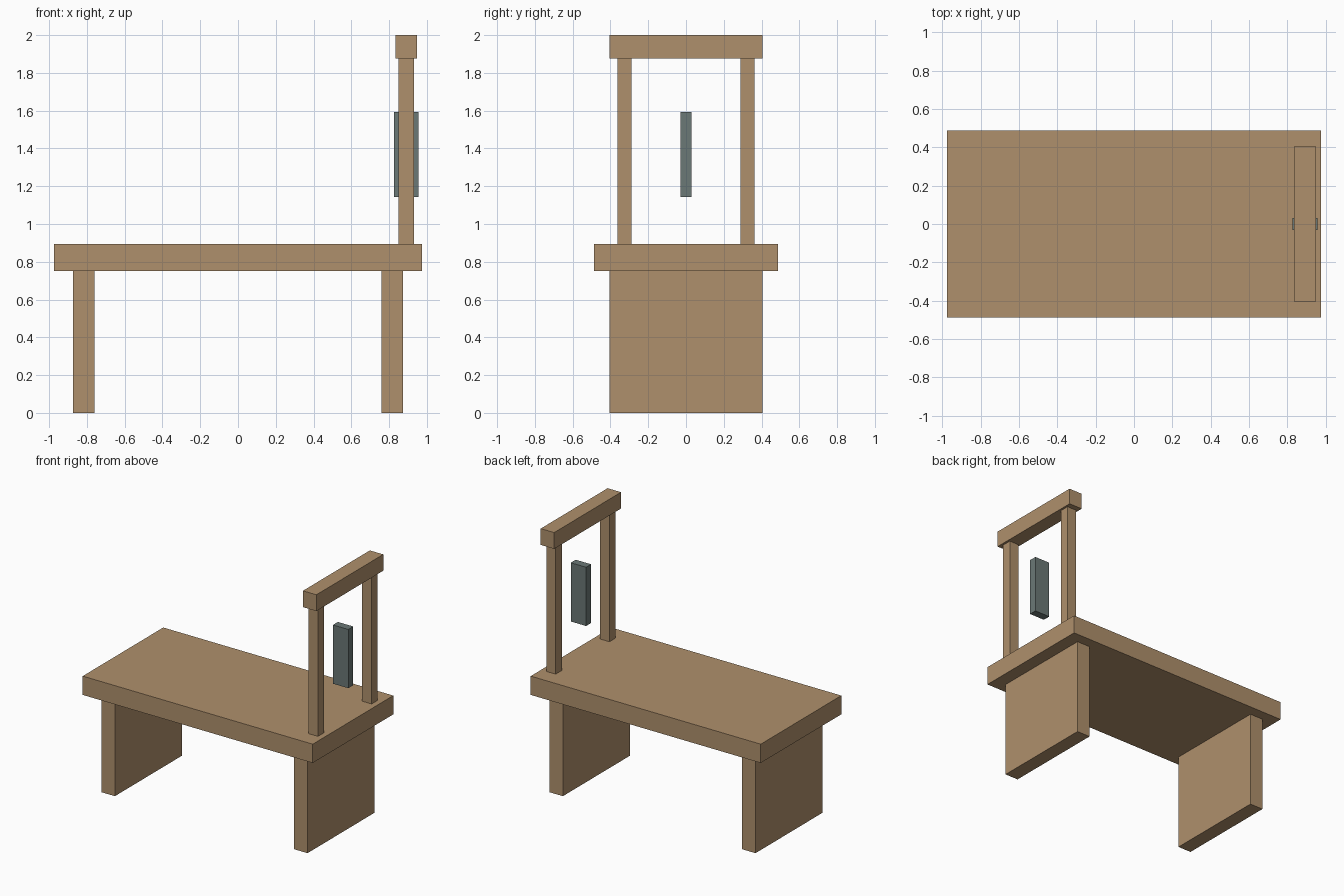
import bpy

if "Cube" in bpy.data.objects:
    bpy.data.objects.remove(bpy.data.objects["Cube"])


def material(name, rgb):
    mat = bpy.data.materials.new(name)
    mat.diffuse_color = (*rgb, 1.0)
    mat.use_nodes = True
    mat.node_tree.nodes["Principled BSDF"].inputs["Base Color"].default_value = mat.diffuse_color
    return mat


def box(name, center, size, mat):
    bpy.ops.mesh.primitive_cube_add(size=1, location=center)
    obj = bpy.context.object
    obj.name = name
    obj.scale = size
    bpy.ops.object.transform_apply(location=False, rotation=False, scale=True)
    obj.data.materials.append(mat)
    return obj


wood = material("wood", (0.43, 0.28, 0.15))
metal = material("dark_metal", (0.147, 0.188, 0.181))

TABLE_BOTTOM, TABLE_TOP, BEAM_BOTTOM = 0.75, 0.894, 1.875
FRAME_X = 0.891

# Table top slab
box("table_top", (0, 0, (TABLE_BOTTOM + TABLE_TOP) / 2),
    (1.95, 0.975, TABLE_TOP - TABLE_BOTTOM), wood)

# Solid panel legs at both ends
for side, sx in (("left", -1), ("right", 1)):
    box(f"{side}_leg_panel", (sx * 0.8165, 0, TABLE_BOTTOM / 2),
        (0.113, 0.81, TABLE_BOTTOM), wood)

# Upright posts of the frame
for side, sy in (("front", -1), ("back", 1)):
    box(f"{side}_post", (FRAME_X, sy * 0.325, (TABLE_TOP + BEAM_BOTTOM) / 2),
        (0.08, 0.074, BEAM_BOTTOM - TABLE_TOP), wood)

# Cross beam on the posts
box("cross_beam", (FRAME_X, 0, (BEAM_BOTTOM + 2) / 2),
    (0.114, 0.81, 2 - BEAM_BOTTOM), wood)

# Plate suspended in the middle of the frame
box("hanging_plate", (FRAME_X, 0, 1.368), (0.13, 0.06, 0.45), metal)
